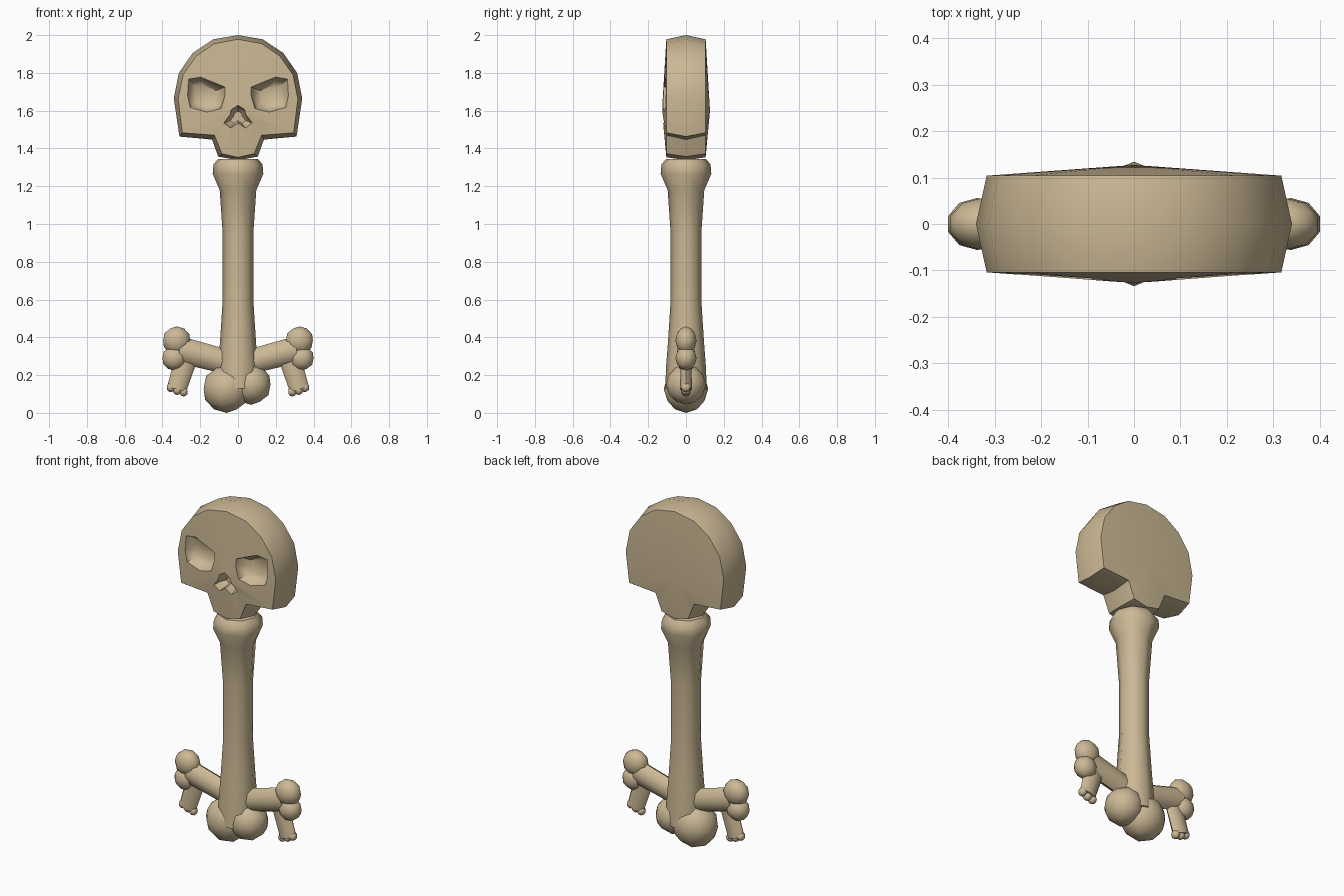
import bpy, bmesh, math
from mathutils import Vector, Matrix

if "Cube" in bpy.data.objects:
    bpy.data.objects.remove(bpy.data.objects["Cube"])

bone = bpy.data.materials.new("aged bone")
bone.diffuse_color = (0.60, 0.48, 0.30, 1)
bone.use_nodes = True
bone.node_tree.nodes["Principled BSDF"].inputs["Base Color"].default_value = bone.diffuse_color


def finish(name, bm, angle=52):
    bmesh.ops.recalc_face_normals(bm, faces=bm.faces)
    me = bpy.data.meshes.new(name)
    bm.to_mesh(me)
    bm.free()
    ob = bpy.data.objects.new(name, me)
    bpy.context.collection.objects.link(ob)
    me.materials.append(bone)
    smooth(ob, angle)
    return ob


def smooth(ob, angle):
    bpy.ops.object.select_all(action='DESELECT')
    ob.select_set(True)
    bpy.context.view_layer.objects.active = ob
    bpy.ops.object.shade_smooth_by_angle(angle=math.radians(angle))


def loft(bm, rings):
    """Bridge closed rings of points; returns the vertex rings."""
    vr = [[bm.verts.new(p) for p in r] for r in rings]
    n = len(vr[0])
    for a, b in zip(vr, vr[1:]):
        for i in range(n):
            j = (i + 1) % n
            bm.faces.new((a[i], a[j], b[j], b[i]))
    return vr


def fan(bm, ring, tip):
    t = bm.verts.new(tip)
    for i in range(len(ring)):
        bm.faces.new((ring[i], ring[(i + 1) % len(ring)], t))


def mirrored(half):
    return half + [(-x, z) for x, z in reversed(half) if x > 0]


def ball(bm, c, r, sy=1.0, sz=1.0):
    bmesh.ops.create_icosphere(bm, subdivisions=2, radius=r, matrix=Matrix.Translation(c) @ Matrix.Diagonal((1, sy, sz, 1)))


def tube(bm, p, q, wide, deep, n=8):
    """Oval tube from p to q in the xz plane; wide/deep give radii at both ends."""
    p, q = Vector(p), Vector(q)
    d = (q - p).normalized()
    side = Vector((d.z, 0, -d.x))
    rings = []
    for c, w, e in zip((p, q), wide, deep):
        rings.append([c + side * w * math.cos(2 * math.pi * i / n)
                      + Vector((0, e * math.sin(2 * math.pi * i / n), 0)) for i in range(n)])
    for r in loft(bm, rings):
        bm.faces.new(r)


# Skull: widest outline at y = 0, smaller rims front and back, gently domed faces
outer = mirrored([(0, 2.0), (.13, 1.978), (.24, 1.905), (.313, 1.80), (.34, 1.665), (.31, 1.463),
                  (.137, 1.447), (.105, 1.357), (0, 1.338)])
rim = mirrored([(0, 1.978), (.125, 1.955), (.22, 1.89), (.291, 1.79), (.317, 1.662), (.295, 1.483),
                (.125, 1.47), (.085, 1.372), (0, 1.353)])
bm = bmesh.new()
rings = loft(bm, [[(x, -.104, z) for x, z in rim], [(x, 0, z) for x, z in outer], [(x, .104, z) for x, z in rim]])
fan(bm, rings[0], (0, -.127, 1.6))
fan(bm, rings[2], (0, .127, 1.6))
skull = finish("skull", bm, 40)

# Eye sockets and nose cut with tapering prisms
eye = [(.265, 1.77), (.20, 1.78), (.07, 1.725), (.07, 1.68), (.09, 1.612), (.165, 1.592), (.255, 1.615), (.27, 1.68)]
nose = mirrored([(0, 1.627), (.035, 1.605), (.075, 1.535), (.04, 1.508)])
nose.insert(4, (0, 1.535))
nose = [(0, 1.627), (.035, 1.605), (.04, 1.58), (.075, 1.535), (.04, 1.508), (0, 1.535),
        (-.04, 1.508), (-.075, 1.535), (-.04, 1.58), (-.035, 1.605)]
for shape in (eye, [(-x, z) for x, z in eye], nose):
    cx = sum(p[0] for p in shape) / len(shape)
    cz = sum(p[1] for p in shape) / len(shape)
    bm = bmesh.new()
    rs = loft(bm, [[(cx + (x - cx) * s, y, cz + (z - cz) * s) for x, z in shape]
                   for y, s in ((-.16, 1.05), (-.115, 1.0), (-.07, .82), (-.05, .55))])
    bm.faces.new(rs[0])
    bm.faces.new(rs[-1])
    cutter = finish("socket_cutter", bm)
    cutter.hide_render = True
    bpy.context.view_layer.objects.active = skull
    mod = skull.modifiers.new("socket", 'BOOLEAN')
    mod.operation, mod.solver, mod.object = 'DIFFERENCE', 'EXACT', cutter
    while skull.modifiers[0] != mod:
        bpy.ops.object.modifier_move_to_index(modifier=mod.name, index=0)
    bpy.ops.object.modifier_apply(modifier=mod.name)
    bpy.data.objects.remove(cutter)
smooth(skull, 40)

# Long bone shaft: eight-sided turned profile
bm = bmesh.new()
profile = [(.105, 1.345), (.13, 1.315), (.134, 1.265), (.097, 1.18), (.081, .95), (.081, .6), (.095, .38), (.105, .25), (.11, .13)]
rs = loft(bm, [[(r * math.cos(i * math.pi / 4), r * math.sin(i * math.pi / 4), z) for i in range(8)] for r, z in profile])
bm.faces.new(rs[0])
bm.faces.new(rs[-1])
finish("shaft", bm)

# Two unequal knuckles at the foot of the shaft
bm = bmesh.new()
ball(bm, (-.06, 0, .128), .128, .92)
ball(bm, (.07, 0, .15), .107, 1.0)
finish("shaft_knuckles", bm)

for s, side in ((-1, "left"), (1, "right")):
    # Cross bone with two end knobs
    bm = bmesh.new()
    tube(bm, (s * .04, 0, .265), (s * .31, 0, .335), (.064, .07), (.048, .048))
    ball(bm, (s * .325, 0, .383), .075, .75)
    ball(bm, (s * .337, 0, .29), .066, .85)
    finish(side + "_cross_bone", bm)
    # Broken stump hanging below, ending in three small nubs
    bm = bmesh.new()
    tube(bm, (s * .28, 0, .27), (s * .325, 0, .125), (.058, .052), (.028, .032))
    for x, z in ((.288, .112), (.322, .12), (.355, .135)):
        ball(bm, (s * x, 0, z), .023, 1.1, 1.1)
    finish(side + "_stump", bm)
